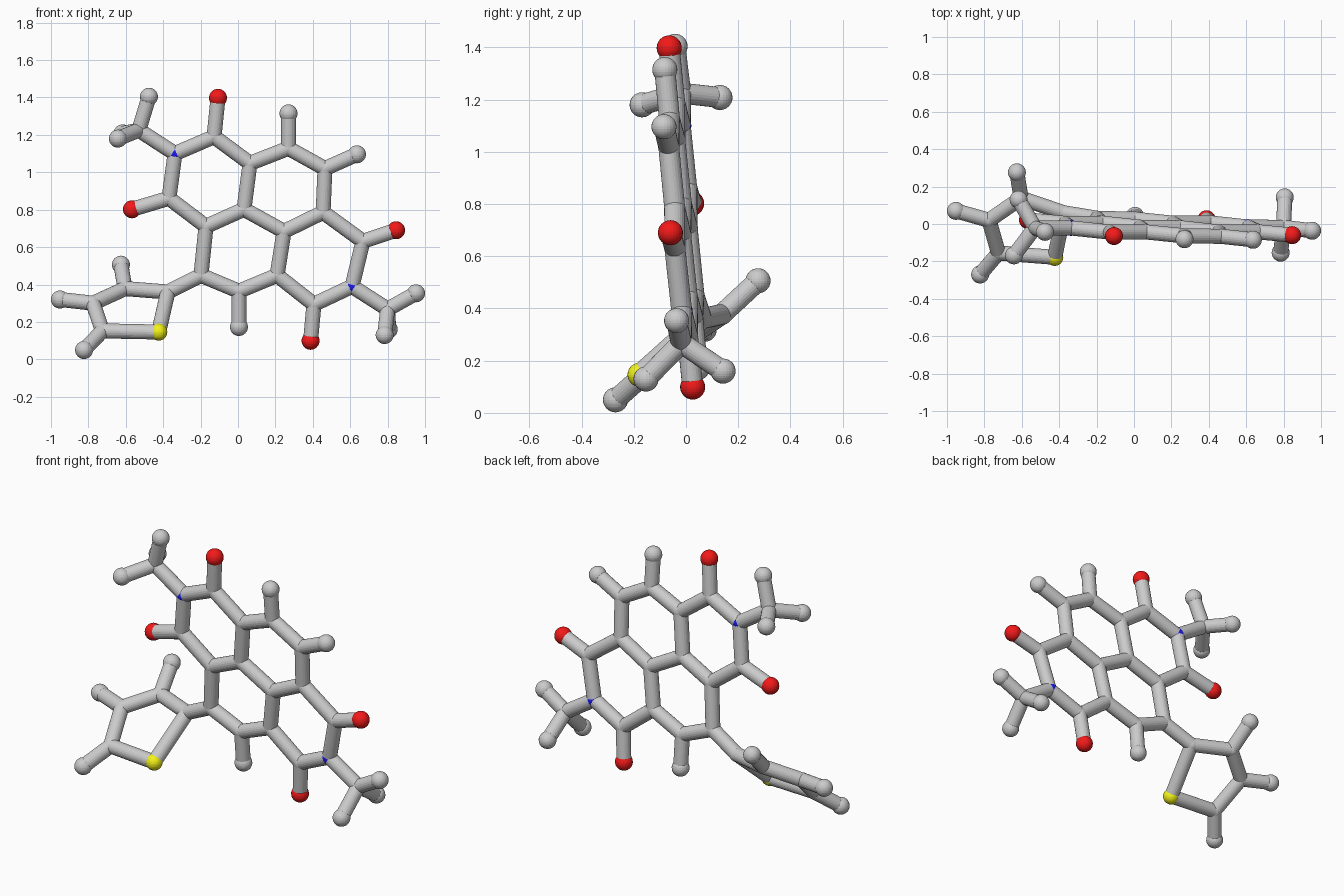
import bpy, bmesh
from mathutils import Vector, Matrix

if "Cube" in bpy.data.objects:
    bpy.data.objects.remove(bpy.data.objects["Cube"])

BOND_R, JOINT_R, BALL_R = 0.04, 0.041, 0.048


def plane(x, z):
    # the fused ring sheet is flat and slightly tilted
    return Vector((x, 0.06 - 0.065 * x - 0.094 * z, z))


# atoms in the flat sheet: (x, z)
flat = {
    'n1': (-.337, 1.10), 'c1': (-.128, 1.19), 'o1': (-.107, 1.398), 'c2': (.064, 1.048),
    'c3': (.27, 1.128), 'h3': (.27, 1.315), 'c4': (.465, 1.02), 'h4': (.636, 1.096),
    'c5': (.455, .786), 'c6': (.668, .631), 'o6': (.845, .69), 'n2': (.61, .39),
    'c7': (.406, .294), 'o7': (.388, .099), 'c8': (.209, .449), 'c9': (.246, .684),
    'c10': (.032, .802), 'c11': (-.171, .711), 'c12': (-.198, .449), 'c13': (.005, .364),
    'h13': (.005, .173), 'c14': (-.369, .861), 'o14': (-.567, .802),
}
P = {k: plane(*v) for k, v in flat.items()}

# atoms out of the sheet: two methyl groups and the five-sided sulphur ring
P.update({k: Vector(v) for k, v in {
    'm1': (-.53, -.02, 1.225), 'h1a': (-.476, -.042, 1.404),
    'h1b': (-.642, -.168, 1.18), 'h1c': (-.617, .13, 1.208),
    'm2': (.80, -.018, .268), 'h2a': (.952, -.036, .353),
    'h2b': (.784, -.153, .13), 'h2c': (.806, .142, .16),
    't2': (-.375, .06, .36), 's': (-.424, -.178, .146), 't5': (-.725, -.155, .152),
    't4': (-.775, .02, .30), 't3': (-.604, .138, .378),
    'h5': (-.823, -.27, .05), 'ht4': (-.952, .07, .32), 'ht3': (-.626, .276, .506),
}.items()})

# chains of bonded atoms
chains = """n1 c1 c2 c3 c4 c5 c6 n2 c7 c8 c13 c12 c11 c14 n1
c2 c10 c9 c5
c10 c11
c9 c8
c1 o1
c3 h3
c4 h4
c6 o6
c7 o7
c13 h13
c14 o14
n1 m1 h1a
h1b m1 h1c
n2 m2 h2a
h2b m2 h2c
c12 t2 s t5 t4 t3 t2
t5 h5
t4 ht4
t3 ht3"""


def finish(name, bm, color=None):
    me = bpy.data.meshes.new(name)
    bm.to_mesh(me)
    bm.free()
    ob = bpy.data.objects.new(name, me)
    bpy.context.collection.objects.link(ob)
    if color:
        mat = bpy.data.materials.new(name + "_paint")
        mat.diffuse_color = color
        mat.use_nodes = True
        mat.node_tree.nodes["Principled BSDF"].inputs["Base Color"].default_value = mat.diffuse_color
        me.materials.append(mat)


def balls(name, keys, radius, color=None):
    bm = bmesh.new()
    for k in keys:
        bmesh.ops.create_uvsphere(bm, u_segments=24, v_segments=16, radius=radius(k),
                                  matrix=Matrix.Translation(P[k]))
    finish(name, bm, color)


# bonds
bm = bmesh.new()
for line in chains.splitlines():
    names = line.split()
    for i, j in zip(names, names[1:]):
        d = P[j] - P[i]
        m = Matrix.Translation((P[i] + P[j]) / 2) @ d.to_track_quat('Z', 'Y').to_matrix().to_4x4()
        bmesh.ops.create_cone(bm, cap_ends=True, segments=24, radius1=BOND_R,
                              radius2=BOND_R, depth=d.length, matrix=m)
finish("bonds", bm)

# atoms by colour
kind = lambda c: [k for k in P if k[0] in c]
balls("carbon_joints", kind('cmt'), lambda k: JOINT_R)
balls("hydrogen_balls", kind('h'), lambda k: BALL_R)
balls("oxygen_balls", kind('o'), lambda k: BALL_R, (0.9, 0.01, 0.01, 1))
balls("nitrogen_joints", kind('n'), lambda k: JOINT_R + .001, (0.01, 0.01, 0.9, 1))
balls("sulphur_ball", kind('s'), lambda k: 0.046, (0.9, 0.9, 0.01, 1))
